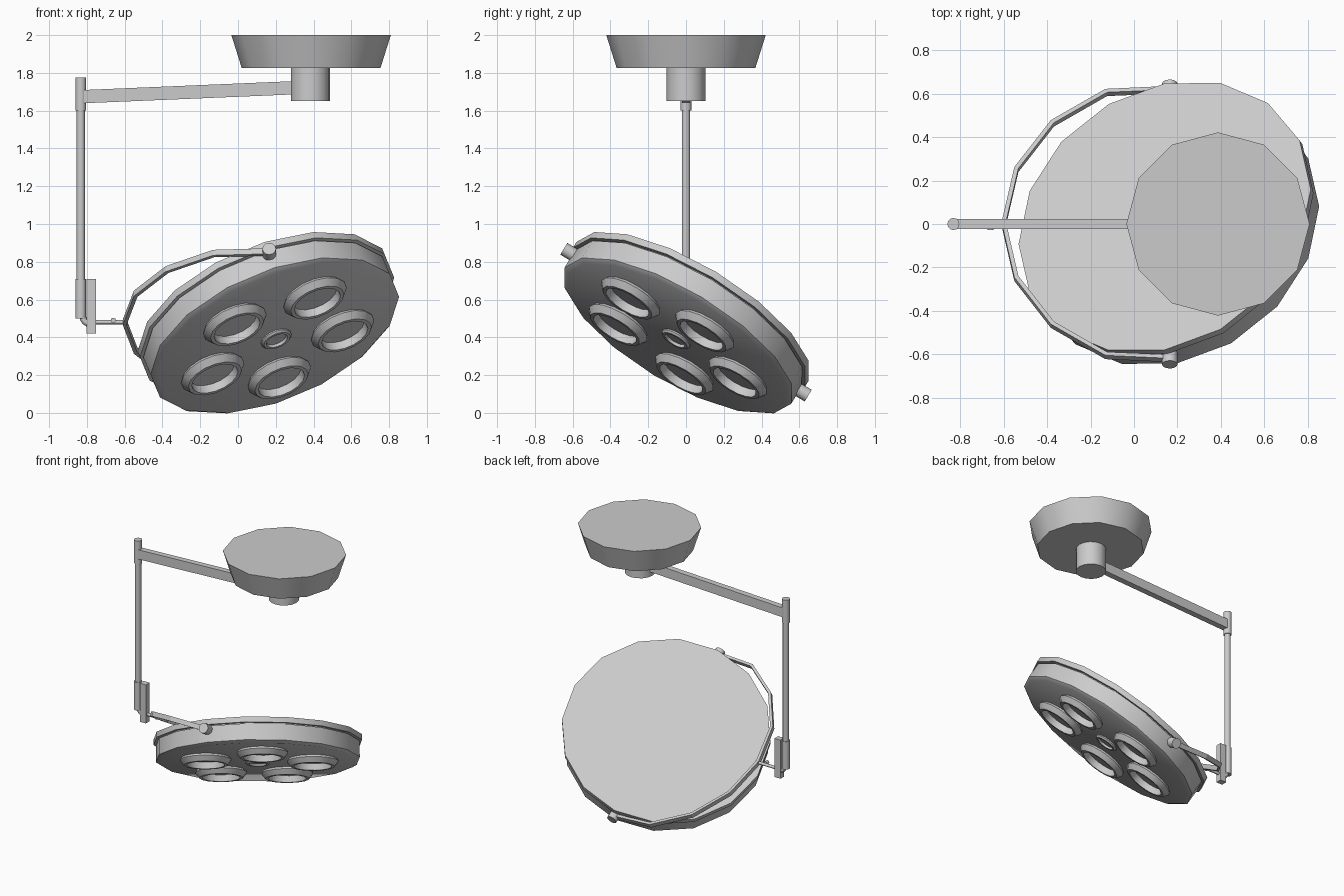
import bpy, bmesh
from math import sin, cos, radians, pi, atan
from mathutils import Matrix, Vector

if "Cube" in bpy.data.objects:
    bpy.data.objects.remove(bpy.data.objects["Cube"])


def finish(name, bm, matrix=Matrix(), smooth=True):
    bmesh.ops.recalc_face_normals(bm, faces=bm.faces)
    me = bpy.data.meshes.new(name)
    bm.to_mesh(me)
    bm.free()
    ob = bpy.data.objects.new(name, me)
    bpy.context.collection.objects.link(ob)
    ob.matrix_world = matrix
    if smooth:
        bpy.ops.object.select_all(action='DESELECT')
        ob.select_set(True)
        bpy.context.view_layer.objects.active = ob
        bpy.ops.object.shade_smooth_by_angle(angle=radians(40))
    return ob


def skin(name, rings, matrix=Matrix(), smooth=True):
    """Join equal-length point rings into a capped tube."""
    bm = bmesh.new()
    vs = [[bm.verts.new(p) for p in ring] for ring in rings]
    n = len(vs[0])
    for a, b in zip(vs, vs[1:]):
        for i in range(n):
            j = (i + 1) % n
            bm.faces.new((a[i], a[j], b[j], b[i]))
    bm.faces.new(vs[0])
    bm.faces.new(vs[-1])
    return finish(name, bm, matrix, smooth)


def lathe(name, profile, sides, matrix=Matrix()):
    rings = [[(r * cos(2 * pi * i / sides), r * sin(2 * pi * i / sides), z)
              for i in range(sides)] for r, z in profile]
    return skin(name, rings, matrix)


def rod(name, a, b, r, sides=12, frame=Matrix()):
    a, b = Vector(a), Vector(b)
    d = b - a
    m = Matrix.Translation(a) @ d.to_track_quat('Z', 'Y').to_matrix().to_4x4()
    return lathe(name, [(r, 0), (r, d.length)], sides, frame @ m)


def box(name, center, size, tilt=0):
    bm = bmesh.new()
    bmesh.ops.create_cube(bm, size=1)
    bmesh.ops.scale(bm, vec=size, verts=bm.verts)
    return finish(name, bm, Matrix.Translation(center) @ Matrix.Rotation(tilt, 4, 'Y'), False)


# Ceiling canopy and hub
lathe("ceiling_canopy", [(0.367, 1.825), (0.422, 2.0)], 12, Matrix.Translation((0.387, 0, 0)))
rod("canopy_hub", (0.383, 0, 1.65), (0.383, 0, 1.83), 0.103, 16)

# Suspension arm and drop tube
box("horizontal_arm", (-0.255, 0, 1.698), (1.13, 0.044, 0.07), -atan(0.042))
PX = -0.832
rod("upper_sleeve", (PX, 0, 1.6), (PX, 0, 1.775), 0.028)
rod("drop_tube", (PX, 0, 0.6), (PX, 0, 1.65), 0.022)
rod("lower_sleeve", (PX, 0, 0.5), (PX, 0, 0.71), 0.028)
box("joint_plate", (-0.777, 0, 0.565), (0.05, 0.044, 0.29))

# Elbow under the sleeve
elbow = []
for k in range(5):
    t = k / 4 * pi / 2
    c = Vector((-0.782 - 0.04 * cos(t), 0, 0.512 - 0.04 * sin(t)))
    out = Vector((-cos(t), 0, -sin(t)))
    elbow.append([c + 0.018 * (out * cos(2 * pi * i / 10) + Vector((0, sin(2 * pi * i / 10), 0)))
                  for i in range(10)])
skin("elbow", elbow)
rod("yoke_stem", (-0.78, 0, 0.48), (-0.583, 0, 0.48), 0.011)
rod("stem_pin", (-0.66, -0.028, 0.49), (-0.66, 0, 0.49), 0.014, 10)

# Tilted frames: yoke turns about x, lamp then turns about the pivot axis
yoke_frame = Matrix.Translation((0.165, 0, 0.48)) @ Matrix.Rotation(radians(-31), 4, 'X')
lamp_frame = yoke_frame @ Matrix.Rotation(radians(-20), 4, 'Y')

# Yoke strap
strap = []
for k in range(-4, 5):
    t = radians(22.5 * k)
    r = 0.765 if abs(k) < 4 else 0.722
    strap.append([(-(r + dr) * cos(t), (r + dr) * sin(t), h)
                  for dr, h in ((-.01, -.017), (.01, -.017), (.01, .017), (-.01, .017))])
skin("yoke_strap", strap, yoke_frame, False)
for side, name in ((-1, "front_pivot_knob"), (1, "rear_pivot_knob")):
    rod(name, (0, side * 0.68, 0), (0, side * 0.755, 0), 0.036, 12, yoke_frame)

# Lamp head: body, groove and top rim
lathe("lamp_body", [(0.672, -0.105), (0.70, -0.088), (0.70, 0.025), (0.69, 0.025), (0.69, 0.032),
                    (0.716, 0.032), (0.716, 0.07)], 16, lamp_frame)

# Five lenses around a small centre lens
for k in range(5):
    t = radians(34 + 72 * k)
    lathe(f"lens_{k + 1}", [(0.165, -0.10), (0.178, -0.12), (0.150, -0.155), (0.130, -0.155),
                            (0.125, -0.11)], 16,
          lamp_frame @ Matrix.Translation((0.385 * sin(t), -0.385 * cos(t), 0)))
lathe("centre_lens", [(0.085, -0.10), (0.085, -0.112), (0.075, -0.122), (0.06, -0.122),
                      (0.055, -0.108)], 16, lamp_frame)
